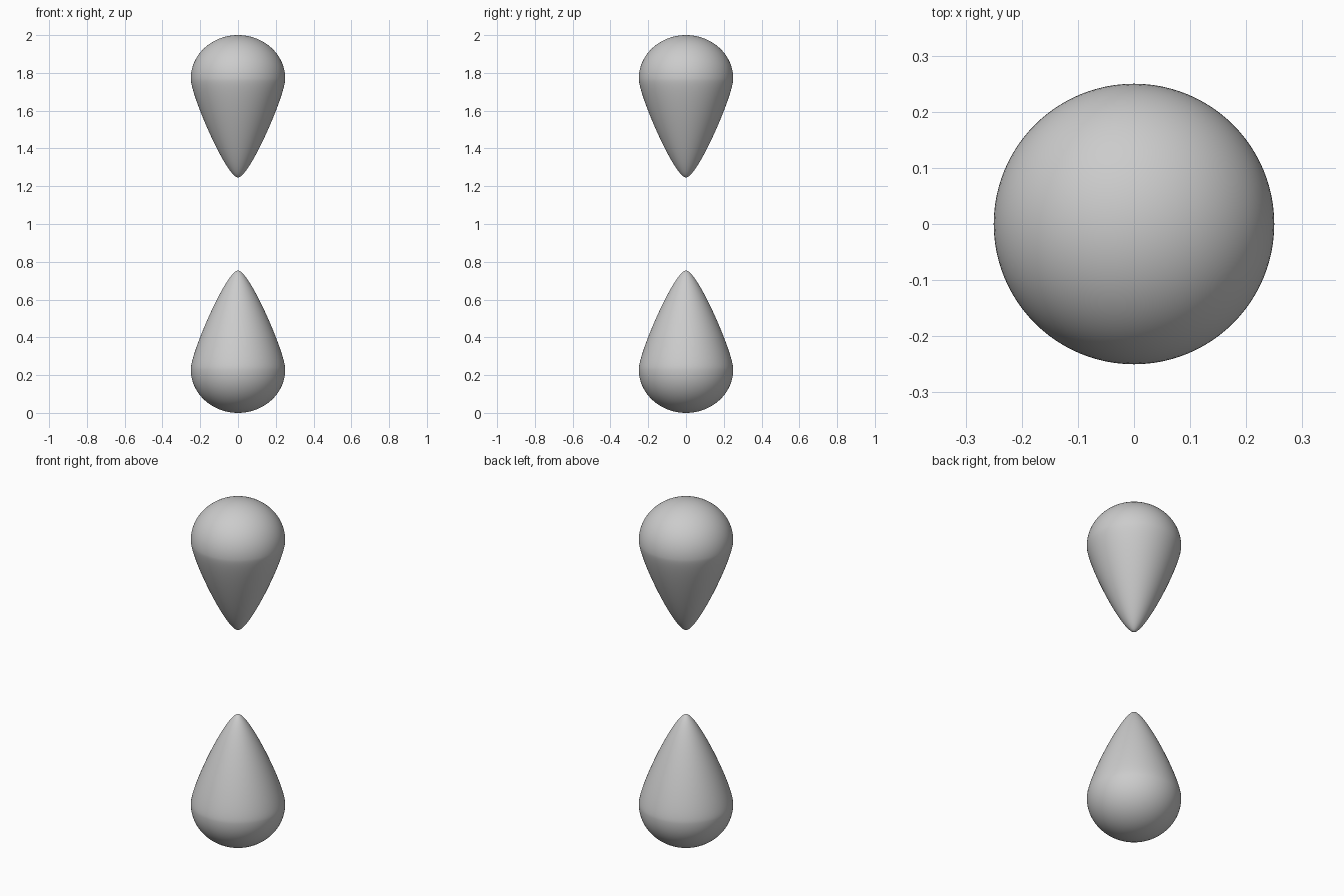
import bpy, bmesh, math
from mathutils import Vector
from mathutils.geometry import interpolate_bezier

if "Cube" in bpy.data.objects:
    bpy.data.objects.remove(bpy.data.objects["Cube"])

SEGMENTS = 96


def lobe_profile():
    # teardrop half-outline: rounded end at z = 0, narrow tip at z = 0.754
    wide, mid, tip = 0.25, 0.23, 0.754
    k = 0.5523
    base = interpolate_bezier(Vector((0, 0, 0)), Vector((wide * k, 0, 0)),
                              Vector((wide, 0, mid * (1 - k))), Vector((wide, 0, mid)), 25)
    taper = interpolate_bezier(Vector((wide, 0, mid)), Vector((wide, 0, mid + 0.09)),
                               Vector((0.06, 0, tip)), Vector((0, 0, tip)), 37)
    return base + taper[1:]


def make_lobe(name, flip):
    bm = bmesh.new()
    pts = [Vector((p.x, 0, 2 - p.z if flip else p.z)) for p in lobe_profile()]
    verts = [bm.verts.new(p) for p in pts]
    edges = [bm.edges.new(pair) for pair in zip(verts, verts[1:])]
    bmesh.ops.spin(bm, geom=verts + edges, cent=(0, 0, 0), axis=(0, 0, 1),
                   angle=math.tau, steps=SEGMENTS, use_duplicate=False)
    bmesh.ops.remove_doubles(bm, verts=bm.verts[:], dist=1e-5)
    bmesh.ops.recalc_face_normals(bm, faces=bm.faces[:])
    for f in bm.faces:
        f.smooth = True
    mesh = bpy.data.meshes.new(name)
    bm.to_mesh(mesh)
    bm.free()
    obj = bpy.data.objects.new(name, mesh)
    bpy.context.collection.objects.link(obj)
    return obj


# two mirrored teardrops, tips facing each other
make_lobe("lower_lobe", False)
make_lobe("upper_lobe", True)
